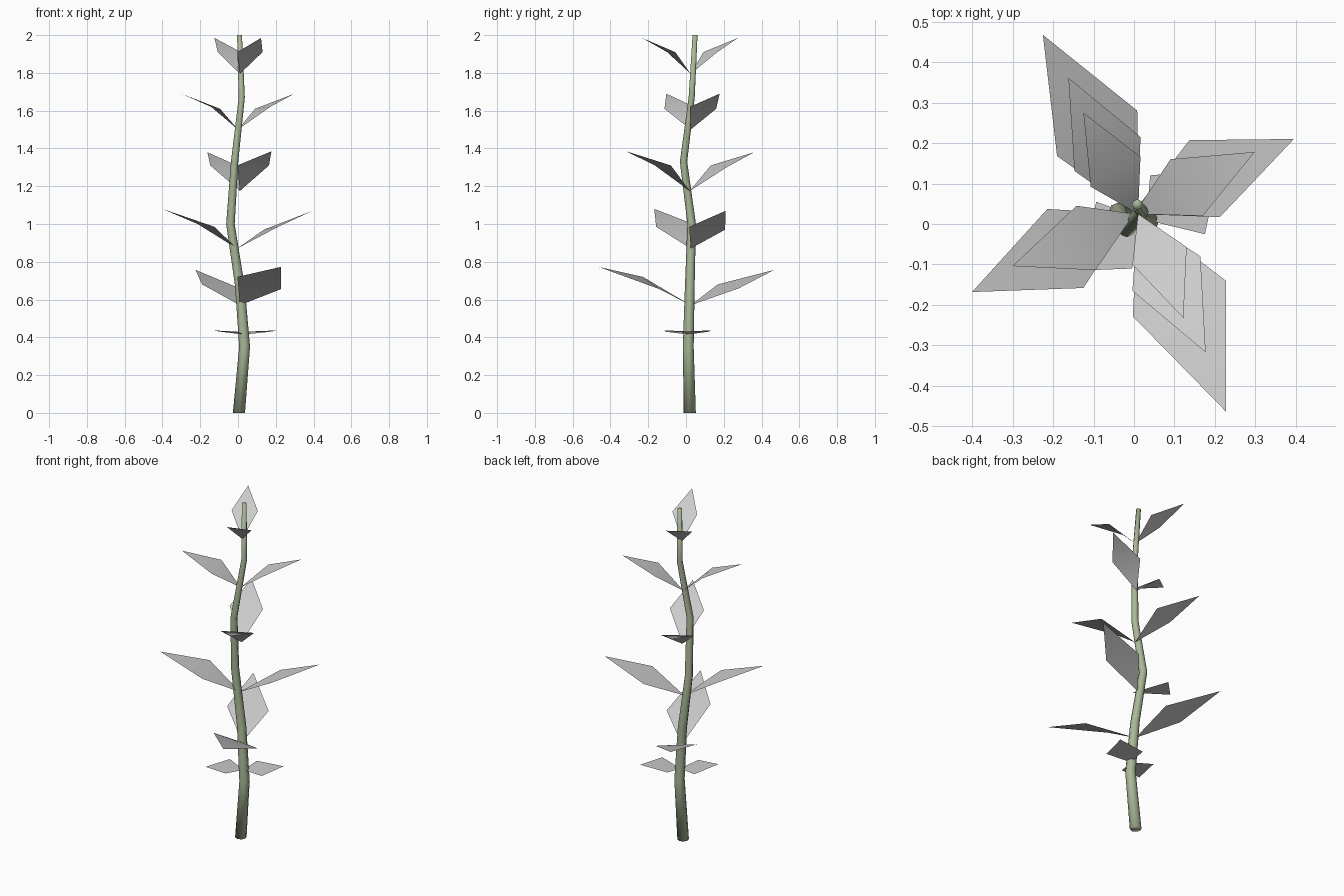
import bpy, bmesh, math
from mathutils import Vector


def material(name, rgb):
    m = bpy.data.materials.new(name)
    m.diffuse_color = (*rgb, 1)
    return m


stem_green = material("stem_green", (0.40, 0.48, 0.31))
leaf_grey = material("leaf_grey", (0.6, 0.6, 0.6))


def add_object(name, bm, mat):
    mesh = bpy.data.meshes.new(name)
    for f in bm.faces:
        f.smooth = True
    bm.to_mesh(mesh)
    bm.free()
    mesh.materials.append(mat)
    obj = bpy.data.objects.new(name, mesh)
    bpy.context.collection.objects.link(obj)


# Stem: tapered rings along a gently wandering path
path = [(0.005, 0.02, 0), (0.035, 0.012, 0.35), (0.01, 0.02, 0.67),
        (-0.04, 0.03, 1.0), (-0.018, -0.013, 1.33), (0.02, 0.03, 1.67),
        (0.008, 0.048, 2.0)]
SIDES = 8
bm = bmesh.new()
rings = []
for p in path:
    r = 0.032 - 0.0095 * p[2]
    rings.append([bm.verts.new(Vector(p) + Vector((
        r * math.cos(2 * math.pi * i / SIDES),
        r * math.sin(2 * math.pi * i / SIDES), 0))) for i in range(SIDES)])
for a, b in zip(rings, rings[1:]):
    for i in range(SIDES):
        j = (i + 1) % SIDES
        bm.faces.new((a[i], a[j], b[j], b[i]))
bm.faces.new(rings[0][::-1])
bm.faces.new(rings[-1])
add_object("stem", bm, stem_green)


# Leaf: kite bent across its widest line, sides given anticlockwise from above
def leaf(name, base, side_a, tip, side_b):
    bm = bmesh.new()
    b, s, t, u = [bm.verts.new(p) for p in (base, side_a, tip, side_b)]
    bm.faces.new((b, s, u))
    bm.faces.new((s, t, u))
    add_object(name, bm, leaf_grey)


# Opposite leaf pairs, turned a quarter at each level up the stem
pairs = [
    ((0.03, 0.01, 0.415),
     [(0.175, -0.025, 0.43), (0.21, 0.135, 0.437), (0.04, 0.12, 0.43)],
     [(-0.093, 0.055, 0.43), (-0.135, -0.115, 0.437), (-0.005, -0.11, 0.43)]),
    ((0.01, 0.025, 0.57),
     [(0.008, 0.28, 0.66), (-0.225, 0.467, 0.757), (-0.19, 0.168, 0.68)],
     [(-0.003, -0.228, 0.72), (0.227, -0.463, 0.773), (0.227, -0.14, 0.655)]),
    ((-0.005, 0.025, 0.87),
     [(0.212, 0.017, 0.985), (0.395, 0.21, 1.07), (0.137, 0.207, 0.97)],
     [(-0.214, 0.037, 1.0), (-0.4, -0.168, 1.08), (-0.125, -0.158, 0.985)]),
    ((0.01, 0.02, 1.175),
     [(0.016, 0.215, 1.30), (-0.162, 0.361, 1.38), (-0.147, 0.131, 1.31)],
     [(-0.004, -0.165, 1.31), (0.177, -0.317, 1.385), (0.164, -0.08, 1.31)]),
    ((0.0, 0.025, 1.5),
     [(0.17, 0.02, 1.62), (0.298, 0.178, 1.69), (0.09, 0.16, 1.61)],
     [(-0.142, 0.045, 1.62), (-0.3, -0.104, 1.69), (-0.095, -0.114, 1.61)]),
    ((0.01, 0.025, 1.795),
     [(0.016, 0.166, 1.91), (-0.125, 0.275, 1.985), (-0.107, 0.092, 1.91)],
     [(-0.004, -0.1, 1.91), (0.122, -0.232, 1.985), (0.13, -0.057, 1.91)]),
]
for level, (base, one, two) in enumerate(pairs, 1):
    leaf(f"leaf_{level}_a", base, *one)
    leaf(f"leaf_{level}_b", base, *two)
